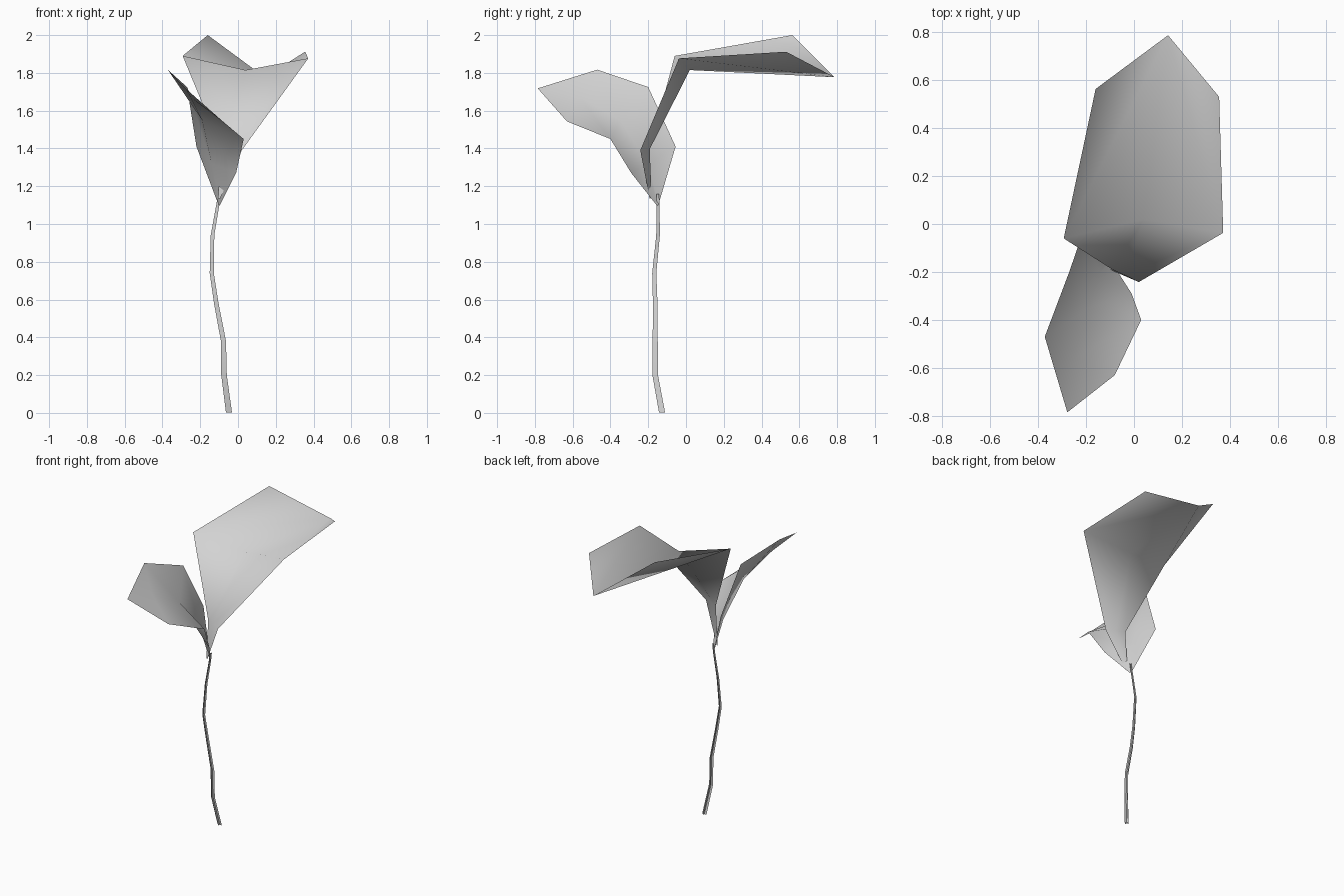
import bpy
from mathutils import Vector

cube = bpy.data.objects.get("Cube")
if cube:
    bpy.data.objects.remove(cube, do_unlink=True)

grey = bpy.data.materials.new("pale_grey")
grey.use_nodes = True
COLOUR = (0.65, 0.65, 0.65, 1)
grey.diffuse_color = COLOUR
grey.node_tree.nodes["Principled BSDF"].inputs["Base Color"].default_value = COLOUR


def add_mesh(name, verts, faces):
    mesh = bpy.data.meshes.new(name)
    mesh.from_pydata(verts, [], faces)
    mesh.materials.append(grey)
    mesh.shade_smooth()
    obj = bpy.data.objects.new(name, mesh)
    bpy.context.collection.objects.link(obj)
    return obj


def leaf_base(base, row, half_width):
    """Narrow pair of points at the foot of a leaf, in line with its first row."""
    side = (Vector(row[2]) - Vector(row[0])).normalized() * half_width
    return [Vector(base) - side, Vector(base) + side]


def leaf(name, base, rows, tip_verts, tip_faces):
    """Thin sheet; each row is edge, midrib, edge. Tip faces count from the last row."""
    verts = leaf_base(base, rows[0], 0.006)
    verts += [p for row in rows for p in row] + tip_verts
    faces = [(0, 3, 2), (0, 1, 3), (1, 4, 3)]
    for r in range(len(rows) - 1):
        for c in (2, 3):
            a = 3 * r + c
            faces.append((a, a + 1, a + 4, a + 3))
    last = 2 + 3 * (len(rows) - 1)
    faces += [tuple(last + i for i in f) for f in tip_faces]
    return add_mesh(name, verts, faces)


def crossed_ribbons(name, path, half_start, half_end):
    """Two tapered strips crossing at right angles along a path."""
    verts, faces = [], []
    for axis in (Vector((1, 0, 0)), Vector((0, 1, 0))):
        first = len(verts)
        for i, p in enumerate(path):
            half = half_start + (half_end - half_start) * i / (len(path) - 1)
            verts += [Vector(p) - half * axis, Vector(p) + half * axis]
        for a in range(first, len(verts) - 2, 2):
            faces.append((a, a + 1, a + 3, a + 2))
    return add_mesh(name, verts, faces)


# Large leaf, rising and then folding back along a straight midrib
leaf("large_leaf", (-0.1, -0.19, 1.135), [
    [(-0.09, -0.19, 1.4), (-0.035, -0.215, 1.4), (0.02, -0.242, 1.39)],
    [(-0.293, -0.06, 1.89), (0.04, 0.02, 1.815), (0.372, -0.037, 1.877)],
], [(-0.16, 0.563, 2.0), (0.355, 0.53, 1.912), (0.142, 0.787, 1.777)],
    [(0, 1, 5), (0, 5, 3), (1, 2, 5), (2, 4, 5)])

# Small leaf, leaning forward and tilted to one side
leaf("small_leaf", (-0.1, -0.15, 1.1), [
    [(-0.01, -0.29, 1.27), (-0.14, -0.2, 1.32), (-0.22, -0.055, 1.41)],
    [(0.03, -0.4, 1.45), (-0.19, -0.35, 1.55), (-0.27, -0.2, 1.725)],
    [(-0.08, -0.63, 1.543), (-0.25, -0.56, 1.67), (-0.372, -0.47, 1.817)],
], [(-0.278, -0.785, 1.718)], [(0, 1, 3), (1, 2, 3)])

# Stem
crossed_ribbons("stem", [
    (-0.048, -0.127, 0.003), (-0.074, -0.163, 0.2), (-0.077, -0.163, 0.38),
    (-0.115, -0.163, 0.58), (-0.139, -0.168, 0.74), (-0.135, -0.148, 0.94),
    (-0.107, -0.148, 1.1), (-0.098, -0.15, 1.16),
], 0.016, 0.007)
